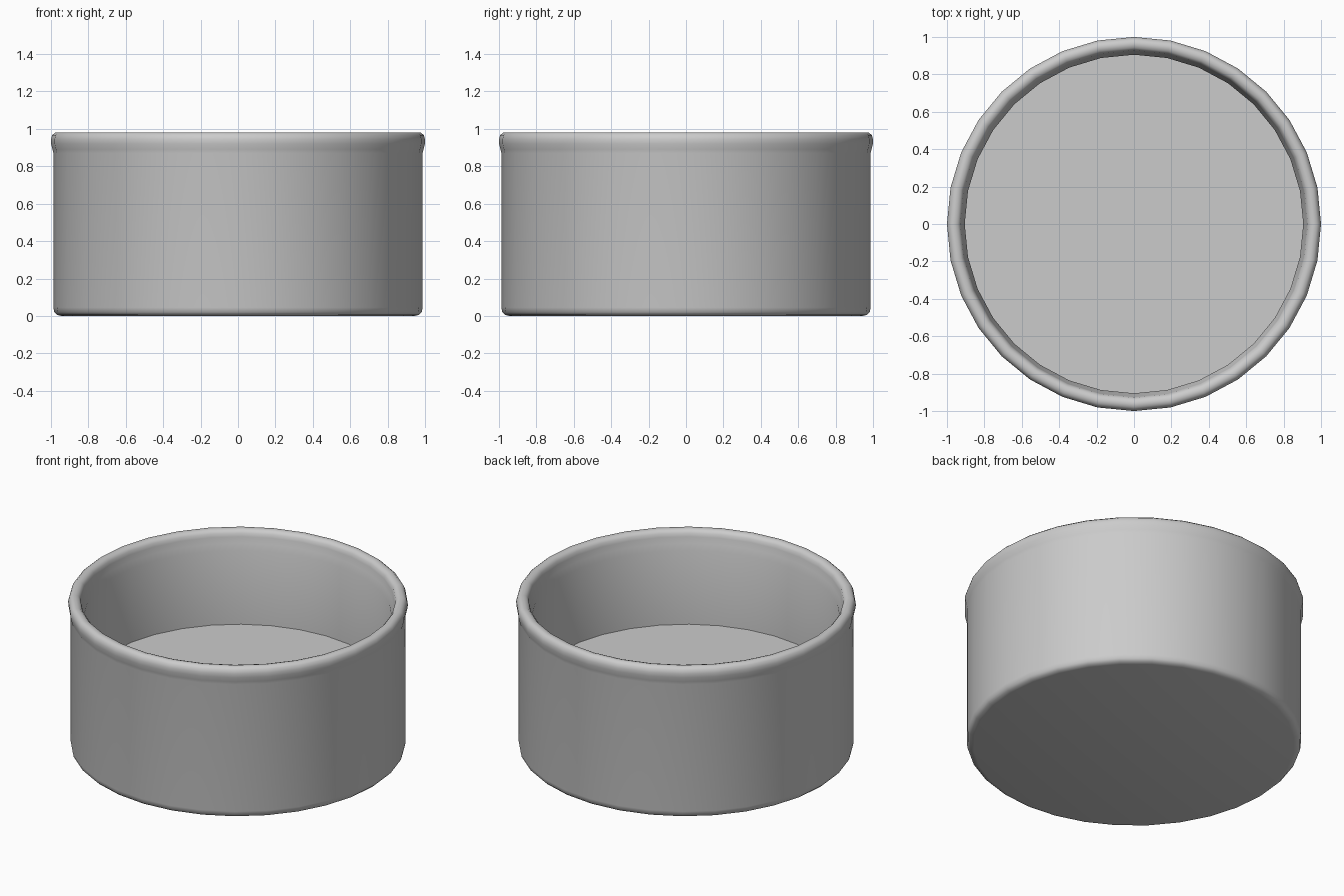
import bpy, bmesh, math

if "Cube" in bpy.data.objects:
    bpy.data.objects.remove(bpy.data.objects["Cube"])

SEGMENTS = 32


def lathe(name, profile, n=SEGMENTS):
    """Revolve an (r, z) profile around z and cap both ends."""
    bm = bmesh.new()
    rings = []
    for r, z in profile:
        rings.append([bm.verts.new((r * math.cos(2 * math.pi * i / n),
                                    r * math.sin(2 * math.pi * i / n), z))
                      for i in range(n)])
    for a, b in zip(rings, rings[1:]):
        for i in range(n):
            j = (i + 1) % n
            bm.faces.new((a[i], a[j], b[j], b[i]))
    bm.faces.new(rings[0][::-1])
    bm.faces.new(rings[-1])
    mesh = bpy.data.meshes.new(name)
    bm.to_mesh(mesh)
    bm.free()
    obj = bpy.data.objects.new(name, mesh)
    bpy.context.collection.objects.link(obj)
    bpy.context.view_layer.objects.active = obj
    obj.select_set(True)
    bpy.ops.object.shade_smooth_by_angle(angle=math.radians(50))
    return obj


# Round dish: rounded foot, straight wall, flared rolled rim, raised floor
lathe("round_dish", [
    (0.945, 0.0), (0.968, 0.006), (0.982, 0.02), (0.987, 0.045),  # foot
    (0.987, 0.87), (0.992, 0.89), (0.999, 0.92), (1.0, 0.945),    # wall, flare
    (0.993, 0.967), (0.978, 0.98), (0.96, 0.982),                 # rim top
    (0.942, 0.977), (0.929, 0.962), (0.924, 0.94), (0.918, 0.9),  # rim inside
    (0.905, 0.86), (0.905, 0.38),                                 # inner wall
])
